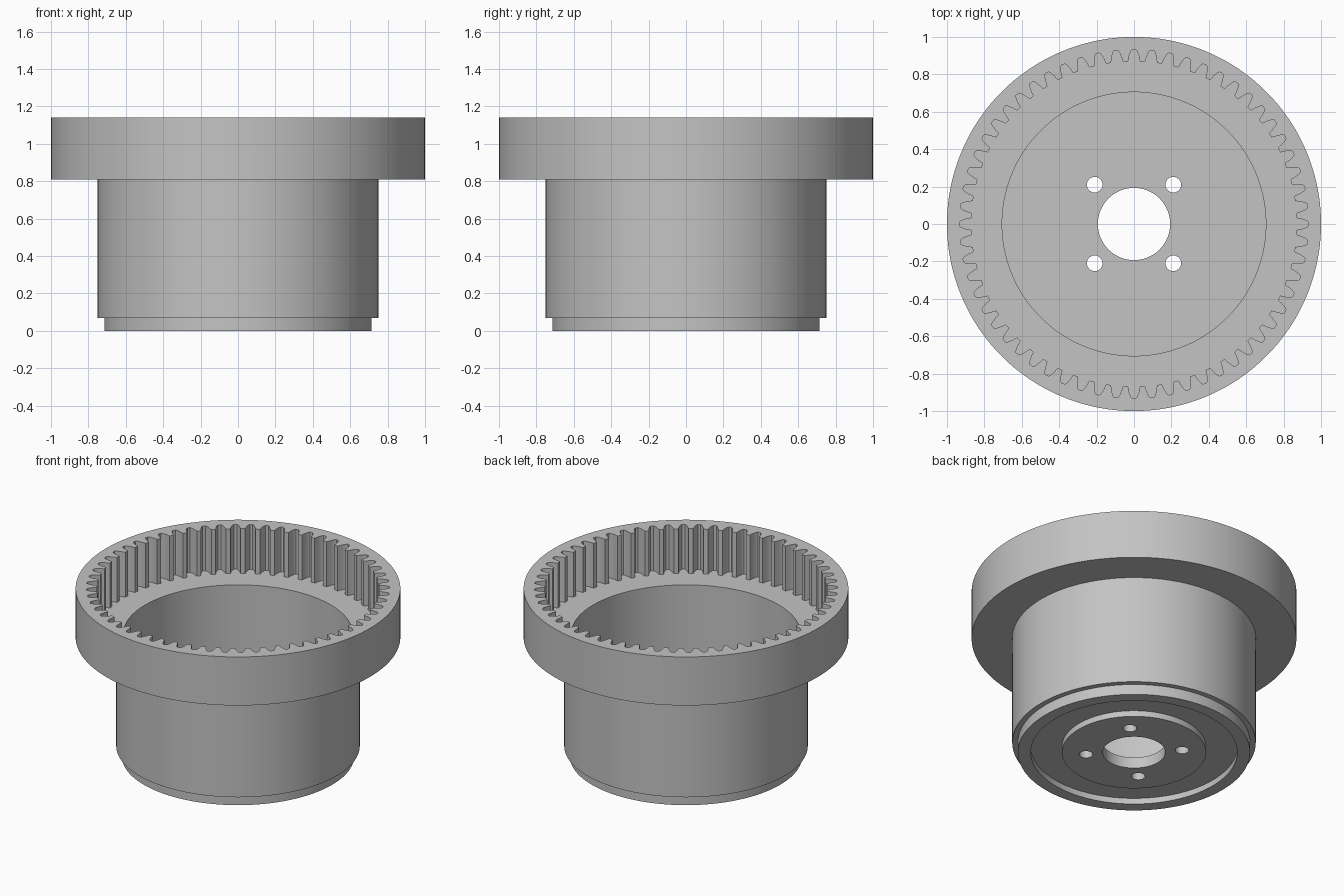
import bpy
import bmesh
from math import cos, sin, pi, radians

cube = bpy.data.objects.get("Cube")
if cube:
    bpy.data.objects.remove(cube, do_unlink=True)

# Single plain metal colour
steel = bpy.data.materials.new("grey steel")
steel.use_nodes = True
grey = (0.55, 0.55, 0.55, 1)
steel.diffuse_color = grey
steel.node_tree.nodes["Principled BSDF"].inputs["Base Color"].default_value = grey

TEETH = 60
# Half of one tooth gap: (fraction of pitch from gap centre, radius)
HALF_GAP = [(0.09, 0.933), (0.17, 0.925), (0.27, 0.9), (0.35, 0.87)]
GAP = [(-t, r) for t, r in reversed(HALF_GAP)] + HALF_GAP
PITCH = 2 * pi / TEETH
SAMPLES = [((k + t) * PITCH, r) for k in range(TEETH) for t, r in GAP]

# Closed section from the central bore, around the outside and back down the
# inside; radius None follows the tooth outline
SECTION = [
    (0.193, 0), (0.444, 0),             # boss face
    (0.444, 0.04), (0.636, 0.04),       # annular groove
    (0.636, 0), (0.715, 0),             # bottom rim
    (0.715, 0.07), (0.75, 0.07),        # step
    (0.75, 0.81), (1, 0.81),            # barrel and flange underside
    (1, 1.14), (None, 1.14),            # rim and top face
    (None, 0.835), (0.705, 0.835),      # teeth and ledge
    (0.705, 0.075), (0.193, 0.075),     # cup wall and floor
]


def add_object(name, bm):
    bmesh.ops.recalc_face_normals(bm, faces=bm.faces)
    mesh = bpy.data.meshes.new(name)
    bm.to_mesh(mesh)
    bm.free()
    mesh.materials.append(steel)
    obj = bpy.data.objects.new(name, mesh)
    bpy.context.collection.objects.link(obj)
    return obj


# Ring gear with its cup-shaped hub, turned from the section
bm = bmesh.new()
rings = [[bm.verts.new(((r or tooth) * cos(a), (r or tooth) * sin(a), z))
          for a, tooth in SAMPLES] for r, z in SECTION]
n = len(SAMPLES)
for low, high in zip(rings, rings[1:] + rings[:1]):
    for i in range(n):
        j = (i + 1) % n
        bm.faces.new((low[i], low[j], high[j], high[i]))
gear = add_object("ring_gear_hub", bm)

# Four bolt holes through the floor
bm = bmesh.new()
for sx in (-1, 1):
    for sy in (-1, 1):
        made = bmesh.ops.create_cone(bm, cap_ends=True, segments=32,
                                     radius1=0.042, radius2=0.042, depth=0.3)
        bmesh.ops.translate(bm, verts=made["verts"],
                            vec=(sx * 0.21, sy * 0.21, 0.04))
cutter = add_object("bolt_hole_cutter", bm)
cutter.hide_render = True

holes = gear.modifiers.new("bolt_holes", "BOOLEAN")
holes.operation = "DIFFERENCE"
holes.solver = "EXACT"
holes.object = cutter

bpy.ops.object.select_all(action="DESELECT")
gear.select_set(True)
bpy.context.view_layer.objects.active = gear
bpy.ops.object.modifier_apply(modifier=holes.name)
bpy.data.objects.remove(cutter, do_unlink=True)
bpy.ops.object.shade_smooth_by_angle(angle=radians(30))
